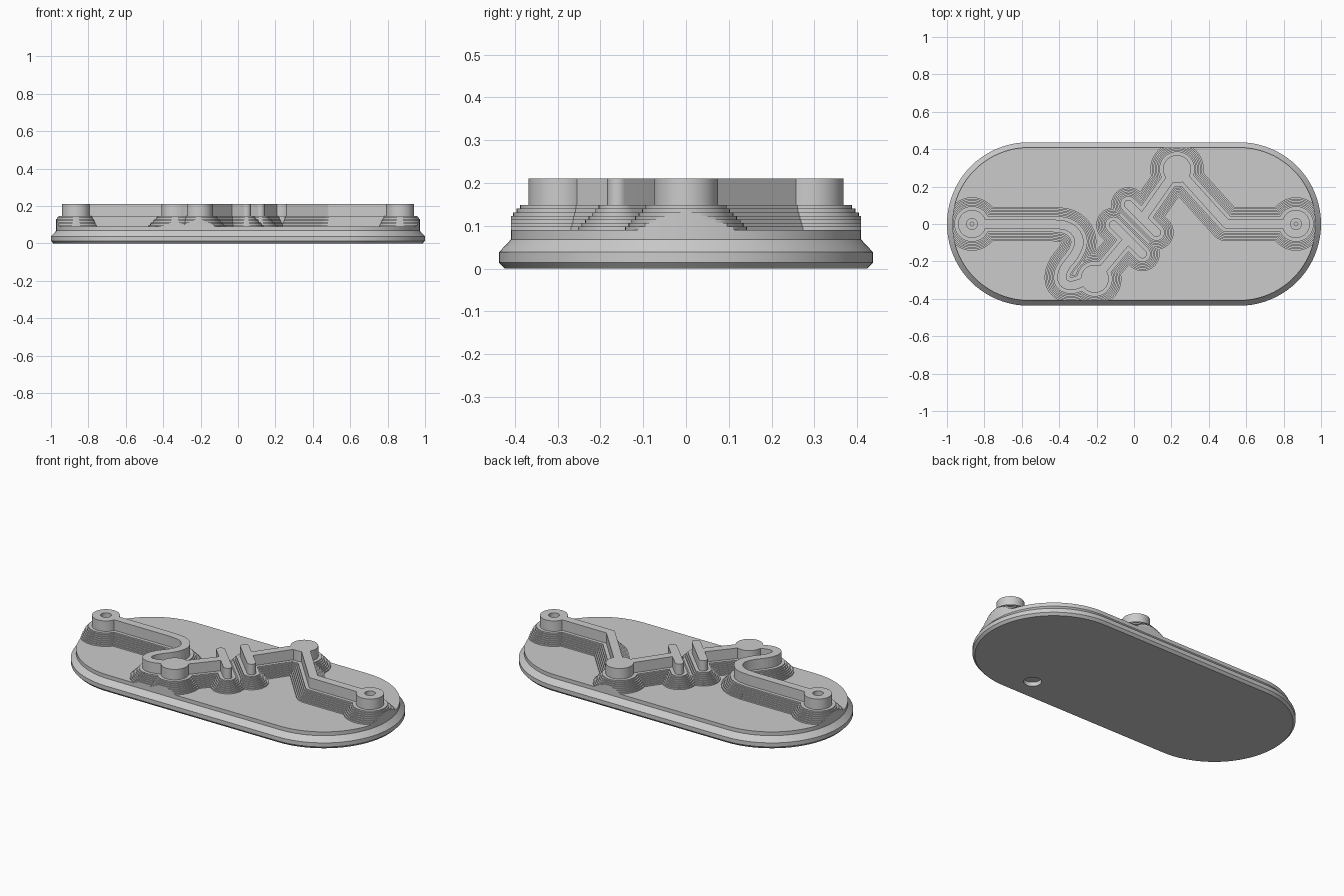
import bpy, bmesh
from math import sin, cos, pi
from mathutils import Vector
from mathutils.geometry import delaunay_2d_cdt

cube = bpy.data.objects.get("Cube")
if cube:
    bpy.data.objects.remove(cube)

grey = bpy.data.materials.new("plain grey")
grey.use_nodes = True
GREY = (0.6, 0.6, 0.6, 1)
grey.diffuse_color = GREY
grey.node_tree.nodes["Principled BSDF"].inputs["Base Color"].default_value = GREY

BASE_TOP, LEDGE_TOP, RIDGE_TOP = 0.09, 0.148, 0.21
HALF_LINE = 0.563      # half length of the straight sides
RIM = 0.409            # end radius of the upper plate
PAD = 0.075            # radius of the round pads
TRACK = 0.024          # half width of the raised track


def finish(name, bm):
    mesh = bpy.data.meshes.new(name)
    bm.to_mesh(mesh)
    bm.free()
    mesh.materials.append(grey)
    ob = bpy.data.objects.new(name, mesh)
    bpy.context.collection.objects.link(ob)
    bpy.ops.object.select_all(action="DESELECT")
    ob.select_set(True)
    bpy.context.view_layer.objects.active = ob
    bpy.ops.object.shade_smooth_by_angle(angle=pi / 6)


# Outlines, all convex and counter-clockwise
def circle(centre, radius, n=32):
    return [Vector((centre[0] + radius * cos(2 * pi * i / n),
                    centre[1] + radius * sin(2 * pi * i / n))) for i in range(n)]


def stadium(radius, n=40):
    pts = []
    for side in (1, -1):
        for i in range(n + 1):
            a = -pi / 2 + pi * i / n
            pts.append(Vector((side * (HALF_LINE + radius * cos(a)),
                               side * radius * sin(a))))
    return pts


def strip(a, b, half):
    a, b = Vector(a), Vector(b)
    d = (b - a).normalized() * half
    side = Vector((-d.y, d.x))
    return [a - side, b - side, b + side, a + side]


def rounded(points, times=2):
    """Cut the corners of a path until it is smooth."""
    pts = [Vector(p) for p in points]
    for _ in range(times):
        new = [pts[0]]
        for a, b in zip(pts, pts[1:]):
            new += [a.lerp(b, 0.25), a.lerp(b, 0.75)]
        pts = new + [pts[-1]]
    return pts


def inside_test(poly):
    """Make a quick point test for one convex outline."""
    xs, ys = [p.x for p in poly], [p.y for p in poly]
    x0, x1, y0, y1 = min(xs), max(xs), min(ys), max(ys)
    edges = [(a.x, a.y, b.x - a.x, b.y - a.y)
             for a, b in zip(poly, poly[1:] + poly[:1])]

    def test(x, y):
        return (x0 < x < x1 and y0 < y < y1 and
                all(dx * (y - ay) > dy * (x - ax) for ax, ay, dx, dy in edges))
    return test


def fill(bm, solid, clip, holes, z, up=True):
    """Flat faces over the union of solid, within clip and outside holes."""
    polys = solid + [clip] + holes
    verts, edges = [], []
    for poly in polys:
        n, first = len(poly), len(verts)
        edges += [(first + i, first + (i + 1) % n) for i in range(n)]
        verts += poly
    pts, _, tris = delaunay_2d_cdt(verts, edges, [], 0, 1e-5, False)[:3]
    in_solid = [inside_test(p) for p in solid]
    in_holes = [inside_test(p) for p in holes]
    in_clip = inside_test(clip)
    bv = [bm.verts.new((p.x, p.y, z)) for p in pts]
    for tri in tris:
        c = sum((pts[i] for i in tri), Vector((0, 0))) / len(tri)
        if (in_clip(*c) and any(t(*c) for t in in_solid)
                and not any(t(*c) for t in in_holes)):
            face = bm.faces.new([bv[i] for i in tri])
            face.normal_update()
            if (face.normal.z > 0) != up:
                face.normal_flip()
    bmesh.ops.delete(bm, geom=[v for v in bv if not v.link_faces],
                     context="VERTS")


def add_walls(bm, rings):
    """Join stacked outlines, given as (points, height), with side faces."""
    loops = [[bm.verts.new((p.x, p.y, z)) for p in pts] for pts, z in rings]
    for low, high in zip(loops, loops[1:]):
        for i in range(len(low)):
            bm.faces.new((low[i - 1], low[i], high[i], high[i - 1]))


# Track layout
left_pad, right_pad = (-0.866, 0), (0.866, 0)
low_pad, high_pad = (-0.21, -0.293), (0.23, 0.293)
pads = [left_pad, right_pad, low_pad, high_pad]
bend = rounded([(-0.43, 0), (-0.34, -0.01), (-0.285, -0.08), (-0.31, -0.16),
                (-0.38, -0.24), (-0.39, -0.31), (-0.34, -0.335),
                (-0.27, -0.31), low_pad])
paths = [
    [left_pad] + bend,
    [low_pad, (-0.033, -0.083)],
    [(-0.11, -0.005), (0.045, -0.16)],
    [(-0.03, 0.105), (0.12, -0.045)],
    [(0.045, 0.03), high_pad, (0.495, 0), right_pad],
]


def track_layer(name, offset, hole, z0, z1):
    """Pads and strips grown by offset, clipped to the plate."""
    half = TRACK + offset
    solid = [circle(p, PAD + offset, 40) for p in pads]
    for path in paths:
        solid += [circle(p, half) for p in path]
        solid += [strip(a, b, half) for a, b in zip(path, path[1:])]
    bm = bmesh.new()
    fill(bm, solid, stadium(RIM), [circle(p, hole, 24) for p in (left_pad, right_pad)], z1)
    # Drop side walls from the open border of the top
    for e in [e for e in bm.edges if e.is_boundary]:
        loop = e.link_loops[0]
        a, b = loop.vert, loop.link_loop_next.vert
        bm.faces.new((b, a, bm.verts.new((a.co.x, a.co.y, z0)),
                      bm.verts.new((b.co.x, b.co.y, z0))))
    bmesh.ops.remove_doubles(bm, verts=bm.verts[:], dist=1e-6)
    finish(name, bm)


# Base plate with chamfered foot, sloped shoulder and a round recess below
RECESS, RECESS_R, RECESS_Z = (0.466, -0.293), 0.048, 0.025
foot = stadium(0.424)
bm = bmesh.new()
add_walls(bm, [(foot, 0), (stadium(0.437), 0.014), (stadium(0.437), 0.038),
               (stadium(RIM), 0.068), (stadium(RIM), BASE_TOP)])
fill(bm, [stadium(RIM)], stadium(RIM), [], BASE_TOP)
recess = circle(RECESS, RECESS_R)
fill(bm, [foot], foot, [recess], 0, up=False)
add_walls(bm, [(recess[::-1], 0), (recess[::-1], RECESS_Z)])
fill(bm, [recess], recess, [], RECESS_Z, up=False)
bmesh.ops.remove_doubles(bm, verts=bm.verts[:], dist=1e-6)
finish("base_plate", bm)

# Terraced ledges below the track, widest at the bottom
STEPS = 7
rise = (LEDGE_TOP - BASE_TOP) / STEPS
for k in range(STEPS):
    top = LEDGE_TOP - k * rise
    track_layer(f"ledge_{k + 1}", 0.02 + 0.008 * k, 0.01, top - rise, top)

# Raised track with socketed end pads
track_layer("raised_track", 0, 0.029, LEDGE_TOP, RIDGE_TOP)
